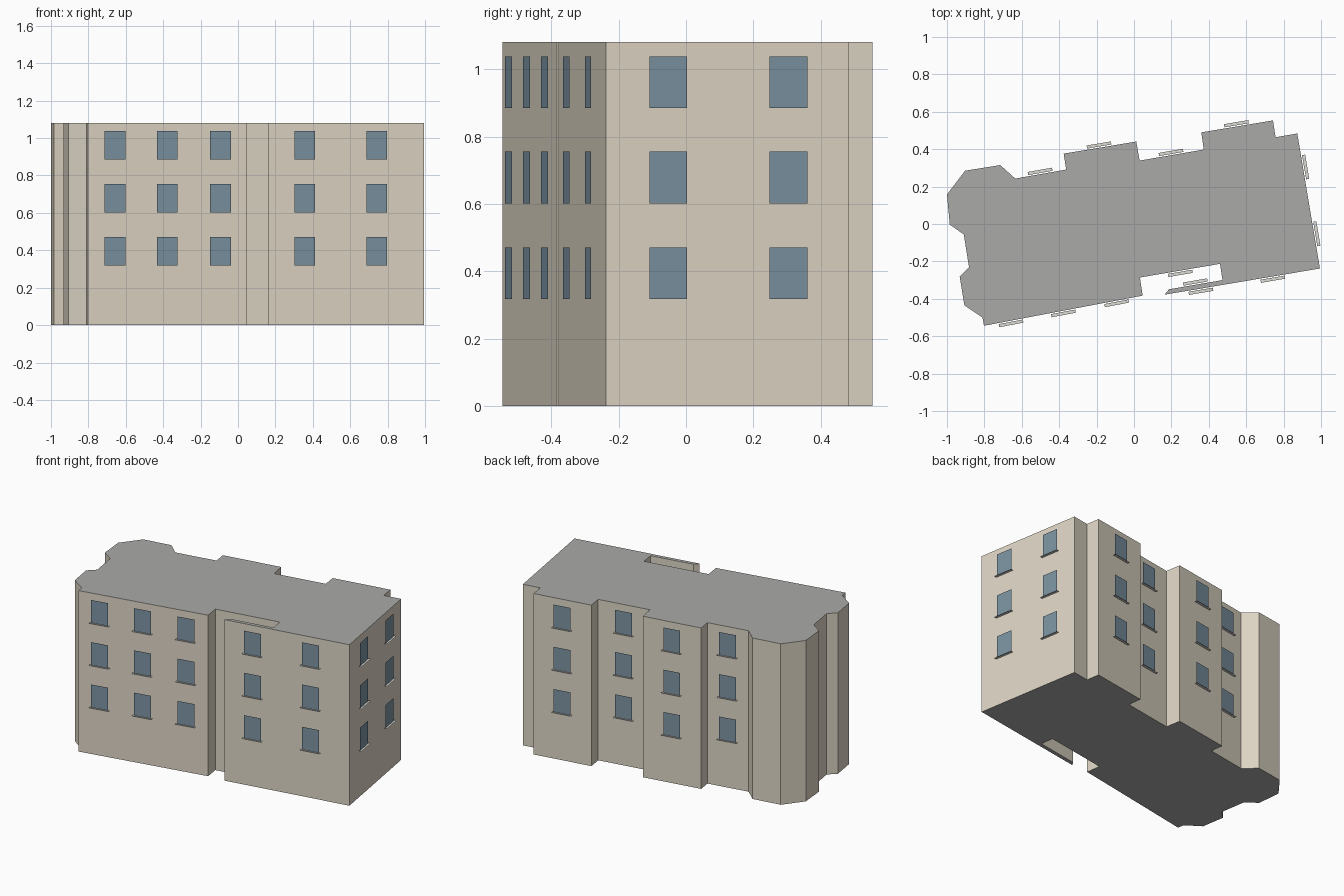
import bpy
from mathutils import Vector

if "Cube" in bpy.data.objects:
    bpy.data.objects.remove(bpy.data.objects["Cube"])

HEIGHT = 1.08
# building outline, clockwise from the left corner
OUTLINE = [Vector(p) for p in [
    (-1.0, .158), (-.903, .285), (-.715, .315), (-.635, .243), (-.363, .291),
    (-.376, .376), (.012, .441), (.03, .339), (.373, .398), (.36, .49),
    (.743, .554), (.757, .464), (.873, .484), (.994, -.238), (.163, -.378),
    (.187, -.349), (.473, -.300), (.46, -.213), (.032, -.286), (.046, -.383),
    (-.802, -.544), (-.81, -.5), (-.907, -.435), (-.932, -.28), (-.882, -.232),
    (-.91, -.056), (-.985, -.003)]]
N = len(OUTLINE)


def material(name, rgb):
    m = bpy.data.materials.new(name)
    m.diffuse_color = (*rgb, 1)
    m.use_nodes = True
    m.node_tree.nodes["Principled BSDF"].inputs["Base Color"].default_value = m.diffuse_color
    return m


def add_mesh(name, verts, faces, mat):
    me = bpy.data.meshes.new(name)
    me.from_pydata(verts, [], faces)
    me.materials.append(mat)
    ob = bpy.data.objects.new(name, me)
    bpy.context.collection.objects.link(ob)
    return ob


wall_mat = material("wall_plaster", (.73, .67, .56))
roof_mat = material("roof_grey", (.40, .41, .39))
glass_mat = material("window_glass", (.20, .29, .36))
sill_mat = material("sill_stone", (.72, .70, .65))

# walls, roof and floor
low = [(p.x, p.y, 0) for p in OUTLINE]
high = [(p.x, p.y, HEIGHT) for p in OUTLINE]
sides = [(i, i + N, (i + 1) % N + N, (i + 1) % N) for i in range(N)]
add_mesh("walls", low + high, sides, wall_mat)
add_mesh("roof", high, [tuple(reversed(range(N)))], roof_mat)
add_mesh("floor", low, [tuple(range(N))], roof_mat)

# window columns: outline edge and centre of each
COLUMNS = [
    (3, -.50, .27), (5, -.185, .41), (7, .20, .37), (9, .55, .52),
    (12, .90, .302), (12, .96, -.055),
    (13, .74, -.28), (13, .355, -.345), (15, .33, -.325), (17, .245, -.25),
    (19, -.095, -.41), (19, -.38, -.464), (19, -.66, -.517)]
ROWS = [.318, .602, .885]
W, H = .113, .153

for edge, x, y in COLUMNS:
    a, b = OUTLINE[edge], OUTLINE[(edge + 1) % N]
    d = (b - a).normalized()
    out = Vector((-d.y, d.x))
    c = a + d * (Vector((x, y)) - a).dot(d)

    def at(u, v, z):
        p = c + d * u + out * v
        return (p.x, p.y, z)

    panes, sills, faces = [], [], []
    for k, z in enumerate(ROWS):
        faces.append((4 * k, 4 * k + 1, 4 * k + 2, 4 * k + 3))
        # glass just proud of the wall, flat sill under it
        panes += [at(W / 2, .01, z), at(-W / 2, .01, z),
                  at(-W / 2, .01, z + H), at(W / 2, .01, z + H)]
        sills += [at(-.066, .006, z), at(.066, .006, z),
                  at(.066, .023, z), at(-.066, .023, z)]
    add_mesh("window_panes", panes, faces, glass_mat)
    add_mesh("window_sills", sills, faces, sill_mat)
